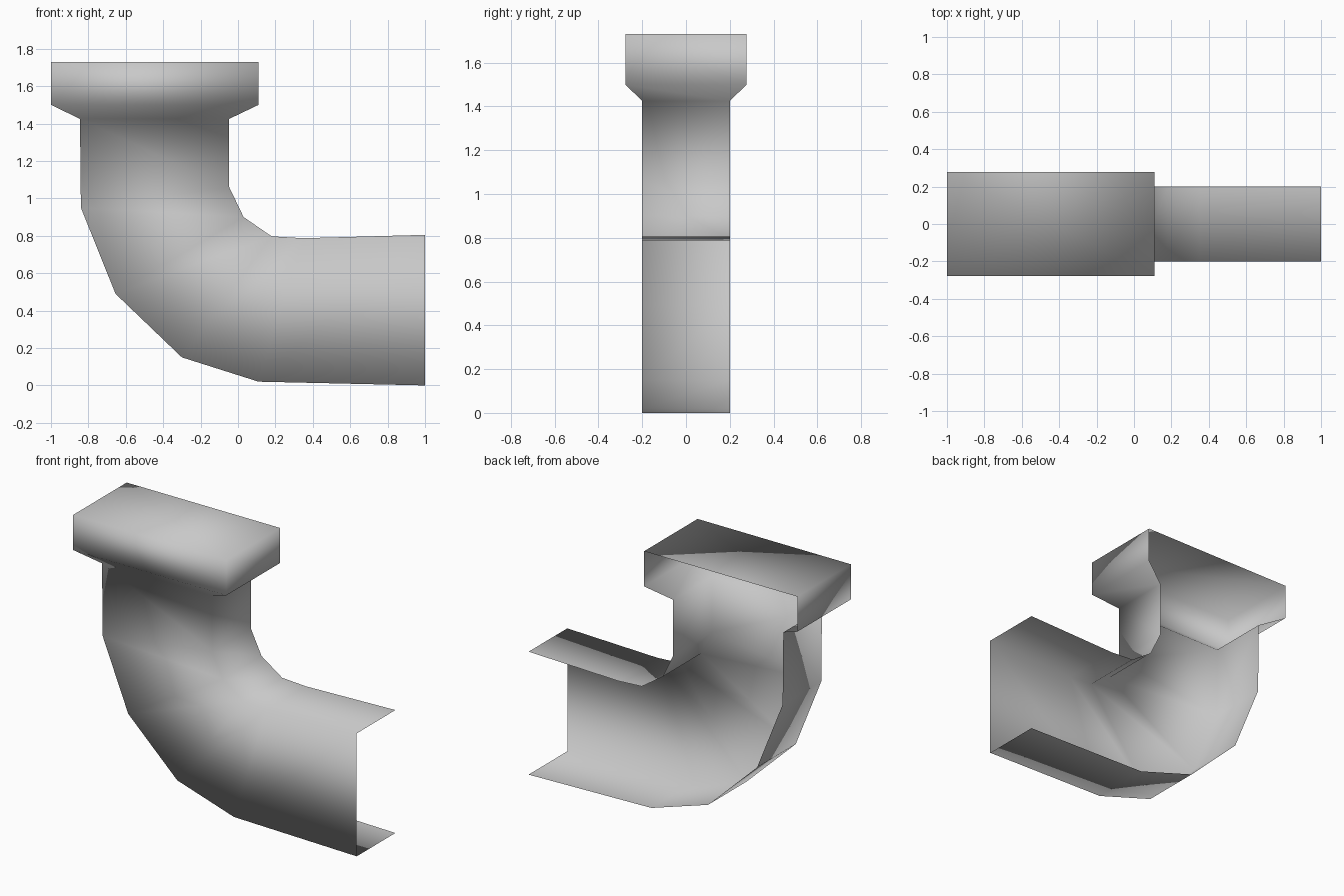
import bpy
import bmesh

cube = bpy.data.objects.get("Cube")
if cube:
    bpy.data.objects.remove(cube, do_unlink=True)

# Single grey material
grey = bpy.data.materials.new("plain grey")
grey.use_nodes = True
colour = (0.58, 0.58, 0.58, 1)
grey.diffuse_color = colour
grey.node_tree.nodes["Principled BSDF"].inputs["Base Color"].default_value = colour

# Sections along the bend: outer x, outer z, inner x, inner z, half depth
sections = [
    (-1.0, 1.73, 0.11, 1.73, 0.277),      # collar top
    (-1.0, 1.5, 0.11, 1.5, 0.277),        # collar bottom
    (-0.845, 1.425, -0.047, 1.425, 0.2),  # neck
    (-0.84, 0.95, -0.047, 1.06, 0.2),     # start of bend
    (-0.655, 0.49, 0.03, 0.90, 0.2),
    (-0.30, 0.15, 0.18, 0.797, 0.2),
    (0.11, 0.02, 0.35, 0.787, 0.2),       # end of bend
    (1.0, 0.0, 1.0, 0.805, 0.2),          # open end
]

# Open-backed elbow: outer wall, front wall and inner wall swept along the bend
bm = bmesh.new()
rings = []
for ox, oz, ix, iz, d in sections:
    corners = [(ox, d, oz), (ox, -d, oz), (ix, -d, iz), (ix, d, iz)]
    rings.append([bm.verts.new(c) for c in corners])
for a, b in zip(rings, rings[1:]):
    for j in range(3):
        bm.faces.new((a[j], b[j], b[j + 1], a[j + 1]))

# Closed top of the collar
bm.faces.new(rings[0])

for face in bm.faces:
    face.smooth = True
mesh = bpy.data.meshes.new("pipe_elbow")
bm.to_mesh(mesh)
bm.free()
mesh.materials.append(grey)
elbow = bpy.data.objects.new("pipe_elbow", mesh)
bpy.context.collection.objects.link(elbow)
